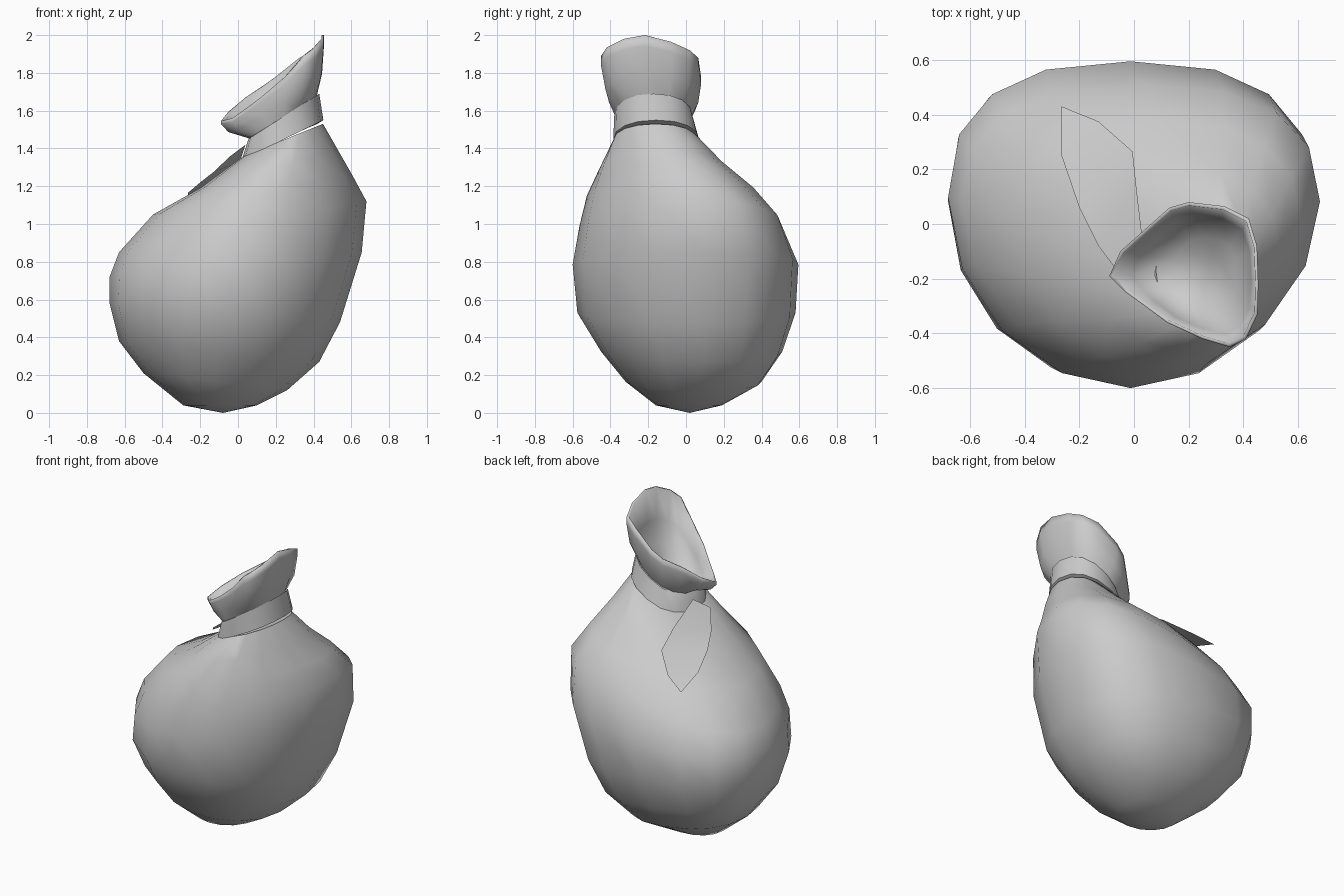
import bpy, bmesh, math
from mathutils import Vector

if "Cube" in bpy.data.objects:
    bpy.data.objects.remove(bpy.data.objects["Cube"])

N = 16


def ring(xl, zl, xr, zr, yf, yb, off=0, pf=2.2, pb=2.2):
    """Tilted rounded loop (left, back, right, front); off moves its widest line back."""
    pts = []
    ym = (yf + yb) / 2 + off
    for i in range(N):
        t = math.pi - 2 * math.pi * i / N
        back = t > 0
        p = pb if back else pf
        c, s = math.cos(t), math.sin(t)
        c = math.copysign(abs(c) ** (2 / p), c)
        s = abs(s) ** (2 / p)
        pts.append(Vector(((xl + xr) / 2 + c * (xr - xl) / 2,
                           ym + s * ((yb if back else yf) - ym),
                           (zl + zr) / 2 + c * (zr - zl) / 2)))
    return pts


def loft(name, rings, start=None, end=None, closed=False, angle=60):
    bm = bmesh.new()
    loops = [[bm.verts.new(p) for p in r] for r in rings]
    pairs = list(zip(loops, loops[1:]))
    if closed:
        pairs.append((loops[-1], loops[0]))
    for a, b in pairs:
        for i in range(N):
            j = (i + 1) % N
            bm.faces.new((a[i], a[j], b[j], b[i]))
    for tip, loop in ((start, loops[0]), (end, loops[-1])):
        if tip:
            v = bm.verts.new(tip)
            for i in range(N):
                bm.faces.new((v, loop[i], loop[(i + 1) % N]))
    bmesh.ops.recalc_face_normals(bm, faces=bm.faces)
    return finish(name, bm, angle)


def finish(name, bm, angle):
    me = bpy.data.meshes.new(name)
    bm.to_mesh(me)
    bm.free()
    ob = bpy.data.objects.new(name, me)
    bpy.context.collection.objects.link(ob)
    bpy.ops.object.select_all(action='DESELECT')
    ob.select_set(True)
    bpy.context.view_layer.objects.active = ob
    bpy.ops.object.shade_smooth_by_angle(angle=math.radians(angle))
    return ob


# leaning sack body: squarer at the back, narrower at the front
loft("sack_body", [ring(*r, off=o, pf=pf, pb=pb) for o, pf, pb, r in (
    (.01, 2.0, 2.2, (-.29, .04, .10, .04, -.16, .19)),
    (.03, 2.0, 2.4, (-.50, .21, .26, .12, -.32, .40)),
    (.06, 2.0, 2.5, (-.63, .38, .43, .27, -.45, .51)),
    (.08, 2.0, 2.5, (-.68, .58, .54, .48, -.575, .58)),
    (.10, 1.95, 2.5, (-.68, .72, .655, .85, -.60, .595)),
    (.11, 1.9, 2.5, (-.63, .85, .68, 1.12, -.565, .51)),
    (.08, 1.85, 2.35, (-.45, 1.05, .61, 1.25, -.525, .38)),
    (.03, 1.9, 2.2, (-.20, 1.19, .53, 1.39, -.46, .21)),
    (0, 2.1, 2.2, (.03, 1.36, .45, 1.53, -.385, .06)))],
    start=(-.08, .02, 0), end=(.25, -.17, 1.43))

# tie band round the neck
loft("tie_band", [ring(*r) for r in (
    (.02, 1.34, .452, 1.55, -.385, .07),
    (.055, 1.45, .43, 1.69, -.38, .035),
    (.08, 1.47, .41, 1.67, -.36, .02),
    (.06, 1.38, .42, 1.53, -.36, .03))], closed=True, angle=40)

# flared, slanted mouth with a hollow funnel
plan = [(-.09, -.19, 1.545), (-.05, -.1, 1.595), (.04, -.02, 1.67), (.13, .06, 1.73),
        (.2, .08, 1.78), (.33, .065, 1.88), (.42, .02, 1.92), (.45, -.08, 1.965),
        (.455, -.22, 2.0), (.452, -.33, 1.98), (.41, -.42, 1.935), (.35, -.45, 1.89),
        (.25, -.42, 1.78), (.12, -.36, 1.67), (.04, -.3, 1.61), (-.03, -.25, 1.56)]
rim = [Vector(p) for p in plan]
base = ring(.07, 1.45, .415, 1.67, -.37, .02)


def blend(a, b, fxy, fz):
    return [Vector((p.x + (q.x - p.x) * fxy, p.y + (q.y - p.y) * fxy,
                    p.z + (q.z - p.z) * fz)) for p, q in zip(a, b)]


mid = blend(base, rim, .75, .38)
centre = [Vector((.23, -.18, 1.80))] * N
deep = [Vector((.31, -.21, 1.55))] * N
loft("sack_mouth", [
    base, mid, blend(base, rim, 1, .82), rim,
    blend(rim, centre, .05, 0),
    blend(mid, deep, .12, 0),
    blend(base, deep, .30, 0),
    blend(base, deep, .7, .5)], end=deep[0], angle=180)

# loose end of the tie lying on the shoulder
edge_a = [(.04, -.13, 1.42), (.01, .12, 1.33), (-.005, .265, 1.245), (-.13, .375, 1.155)]
edge_b = [(-.04, -.2, 1.36), (-.13, -.08, 1.275), (-.2, .06, 1.22), (-.265, .25, 1.165)]
bm = bmesh.new()
a = [bm.verts.new(p) for p in edge_a]
b = [bm.verts.new(p) for p in edge_b]
tip = bm.verts.new((-.265, .43, 1.10))
for i in range(3):
    bm.faces.new((a[i], a[i + 1], b[i + 1], b[i]))
bm.faces.new((a[3], tip, b[3]))
bmesh.ops.recalc_face_normals(bm, faces=bm.faces)
if sum(f.normal.z for f in bm.faces) < 0:
    bmesh.ops.reverse_faces(bm, faces=bm.faces)
finish("tie_tail", bm, 60)
